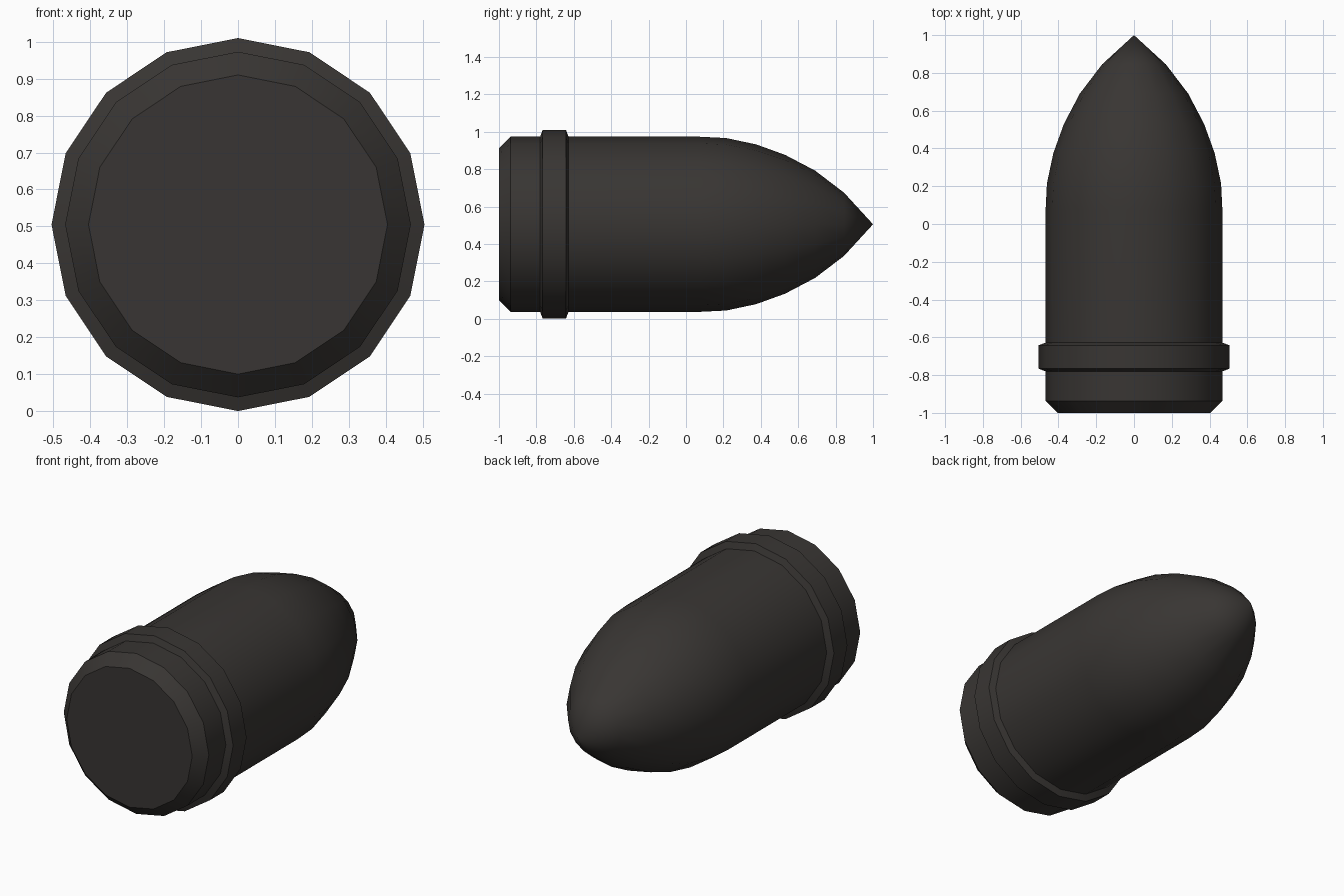
import bpy, bmesh, math

if "Cube" in bpy.data.objects:
    bpy.data.objects.remove(bpy.data.objects["Cube"])

SIDES = 16
AXIS_Z = 0.505

# Profile of the shell along its length: (y, radius)
PROFILE = [
    (-1.0, 0.405), (-0.937, 0.468),                                    # chamfered base
    (-0.78, 0.468), (-0.766, 0.505), (-0.642, 0.505), (-0.628, 0.468),  # raised band
    (0.075, 0.468), (0.215, 0.461), (0.375, 0.427),                    # body into nose
    (0.53, 0.371), (0.69, 0.287), (0.845, 0.169),
]

bm = bmesh.new()
rings = []
for y, r in PROFILE:
    ring = []
    for i in range(SIDES):
        a = 2 * math.pi * i / SIDES
        ring.append(bm.verts.new((r * math.sin(a), y, AXIS_Z + r * math.cos(a))))
    rings.append(ring)

# Side walls
for a, b in zip(rings, rings[1:]):
    for i in range(SIDES):
        j = (i + 1) % SIDES
        bm.faces.new((a[i], a[j], b[j], b[i]))

# Flat base and pointed tip
bm.faces.new(rings[0])
tip = bm.verts.new((0, 1.0, AXIS_Z))
for i in range(SIDES):
    bm.faces.new((rings[-1][i], rings[-1][(i + 1) % SIDES], tip))
bmesh.ops.recalc_face_normals(bm, faces=bm.faces)

mesh = bpy.data.meshes.new("shell_body")
bm.to_mesh(mesh)
bm.free()
shell = bpy.data.objects.new("shell_body", mesh)
bpy.context.collection.objects.link(shell)

# Dark metal colour
mat = bpy.data.materials.new("dark_metal")
mat.diffuse_color = (0.04, 0.036, 0.033, 1)
mat.use_nodes = True
mat.node_tree.nodes["Principled BSDF"].inputs["Base Color"].default_value = mat.diffuse_color
mesh.materials.append(mat)

# Smooth sides, sharp chamfer and band edges
bpy.context.view_layer.objects.active = shell
shell.select_set(True)
bpy.ops.object.shade_smooth_by_angle(angle=math.radians(30))
